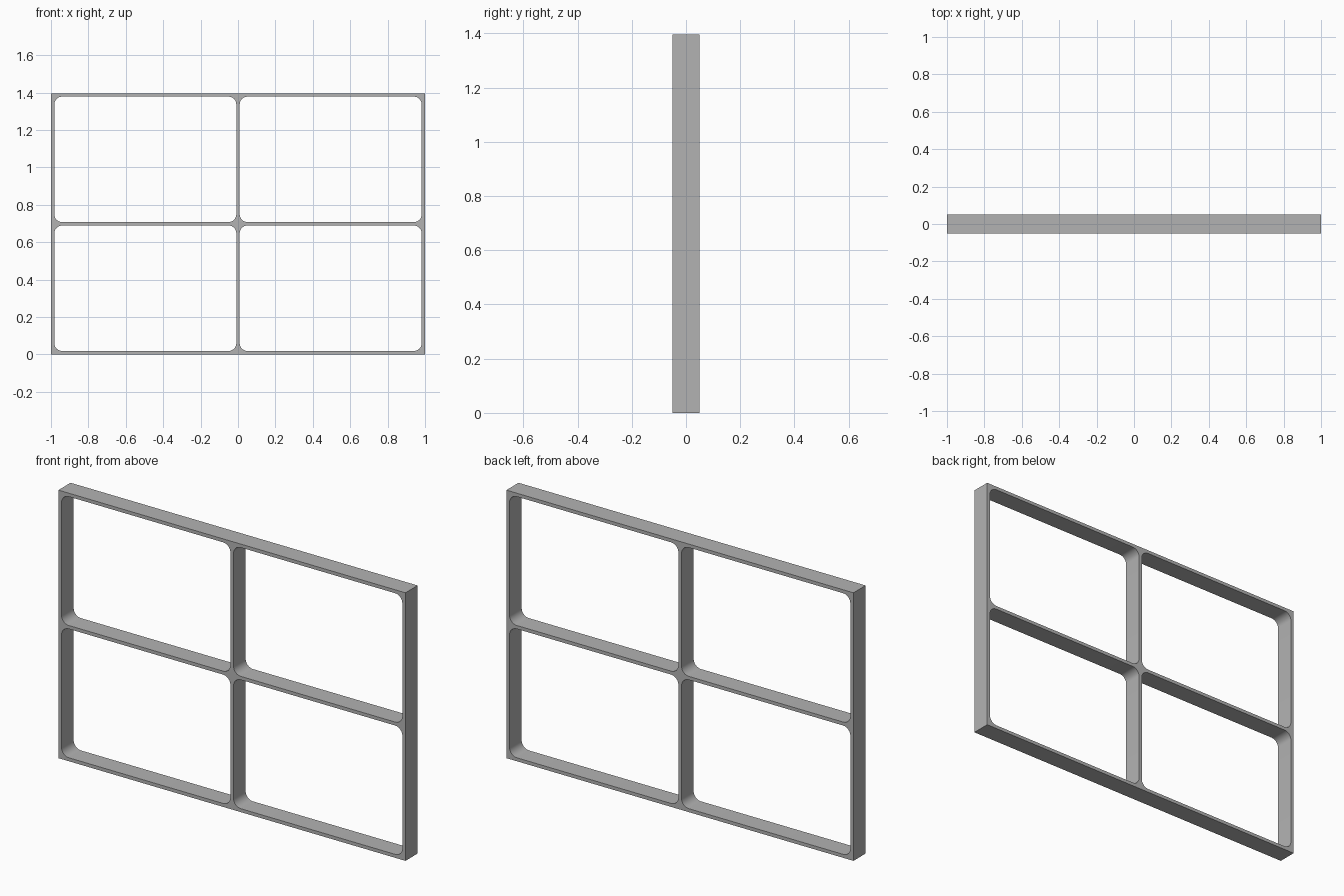
import bpy, bmesh
from math import cos, sin, pi

cube = bpy.data.objects.get("Cube")
if cube:
    bpy.data.objects.remove(cube, do_unlink=True)

WIDTH, HEIGHT, DEPTH = 2.0, 1.396, 0.1
BAR = 0.018            # thickness of every bar
RADIUS, STEPS = 0.042, 8

metal = bpy.data.materials.new("grey metal")
metal.use_nodes = True
grey = (0.45, 0.45, 0.45, 1)
metal.diffuse_color = grey
metal.node_tree.nodes["Principled BSDF"].inputs["Base Color"].default_value = grey


def rectangle(x0, x1, z0, z1, radius=0):
    """Closed outline, with rounded corners if a radius is given."""
    corners = [(x1 - radius, z1 - radius), (x0 + radius, z1 - radius),
               (x0 + radius, z0 + radius), (x1 - radius, z0 + radius)]
    if not radius:
        return corners
    return [(x + radius * cos(a), z + radius * sin(a))
            for q, (x, z) in enumerate(corners)
            for a in [(q + i / STEPS) * pi / 2 for i in range(STEPS + 1)]]


# Frame outline and the four rounded openings
outlines = [rectangle(-WIDTH / 2, WIDTH / 2, 0, HEIGHT)]
pane_w = (WIDTH - 3 * BAR) / 2
pane_h = (HEIGHT - 3 * BAR) / 2
for col in range(2):
    for row in range(2):
        x = -WIDTH / 2 + BAR + col * (pane_w + BAR)
        z = BAR + row * (pane_h + BAR)
        outlines.append(rectangle(x, x + pane_w, z, z + pane_h, RADIUS))

# Filled profile extruded to the frame depth
curve = bpy.data.curves.new("window_frame_profile", "CURVE")
curve.dimensions = "2D"
curve.fill_mode = "BOTH"
curve.extrude = DEPTH / 2
for points in outlines:
    spline = curve.splines.new("POLY")
    spline.points.add(len(points) - 1)
    for point, (x, z) in zip(spline.points, points):
        point.co = (x, z, 0, 1)
    spline.use_cyclic_u = True

frame = bpy.data.objects.new("window_frame", curve)
frame.rotation_euler.x = pi / 2
bpy.context.collection.objects.link(frame)
bpy.ops.object.select_all(action="DESELECT")
frame.select_set(True)
bpy.context.view_layer.objects.active = frame
bpy.ops.object.convert(target="MESH")
frame = bpy.context.object
frame.name = "window_frame"

# Weld the caps to the sides
bm = bmesh.new()
bm.from_mesh(frame.data)
bmesh.ops.remove_doubles(bm, verts=bm.verts, dist=0.0001)
bmesh.ops.recalc_face_normals(bm, faces=bm.faces)
bm.to_mesh(frame.data)
bm.free()
frame.data.materials.clear()
frame.data.materials.append(metal)
bpy.ops.object.shade_smooth_by_angle()
